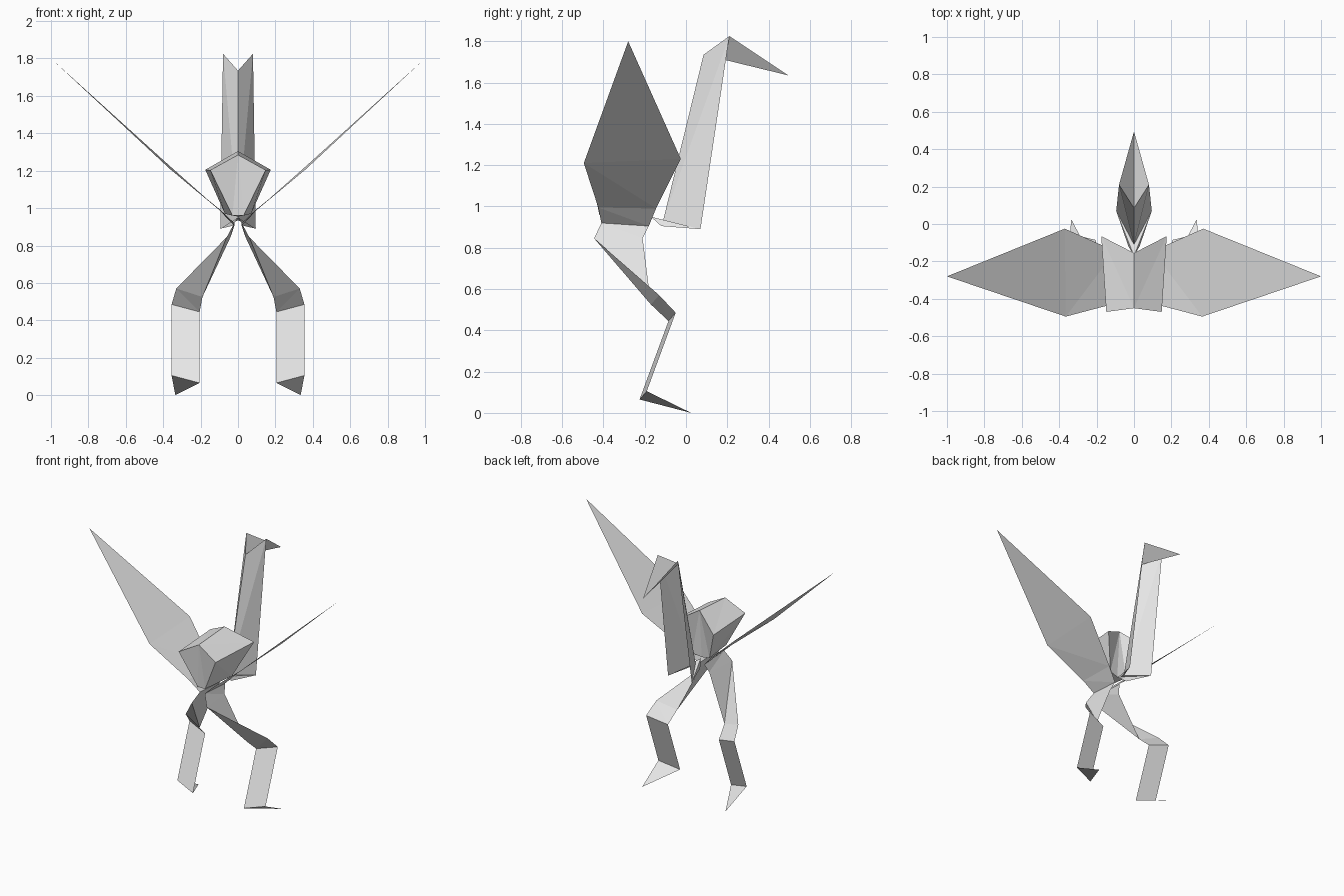
import bpy
import bmesh

cube = bpy.data.objects.get("Cube")
if cube:
    bpy.data.objects.remove(cube, do_unlink=True)

# One plain paper colour for everything
paper = bpy.data.materials.new("light_grey_paper")
paper.use_nodes = True
colour = (0.8, 0.8, 0.8, 1.0)
paper.diffuse_color = colour
shader = next(n for n in paper.node_tree.nodes if n.type == "BSDF_PRINCIPLED")
shader.inputs["Base Color"].default_value = colour
shader.inputs["Roughness"].default_value = 0.8


def folded_strip(name, *rows, capped=False):
    """Join each row of points to the next with flat facets, then mirror in x."""
    bm = bmesh.new()
    rings = [[bm.verts.new(point) for point in row] for row in rows]
    for upper, lower in zip(rings, rings[1:]):
        if len(upper) == 1:
            bm.faces.new((upper[0], lower[0], lower[1]))
        elif len(lower) == 1:
            bm.faces.new((upper[0], upper[1], lower[0]))
        else:
            for a, b, c, d in zip(upper, upper[1:], lower, lower[1:]):
                bm.faces.new((a, b, d))
                bm.faces.new((a, d, c))
    if capped:
        for ring in (rings[0], rings[-1]):
            for b, c in zip(ring[1:], ring[2:]):
                bm.faces.new((ring[0], b, c))
        bmesh.ops.recalc_face_normals(bm, faces=bm.faces[:])
    mesh = bpy.data.meshes.new(name)
    bm.to_mesh(mesh)
    bm.free()
    mesh.materials.append(paper)
    obj = bpy.data.objects.new(name, mesh)
    bpy.context.collection.objects.link(obj)
    mirror = obj.modifiers.new("left_right", "MIRROR")
    mirror.use_clip = True
    mirror.merge_threshold = 0.001
    return obj


# Creases shared by neighbouring parts, each given as (rear or outer, front or inner)
hip = ((0.02, -0.41, 0.92), (0.02, -0.18, 0.905))
ankle = ((0.355, -0.19, 0.105), (0.205, -0.225, 0.065))
crown = ((0.08, 0.21, 1.825), (0, 0.085, 1.735))

# Raised wings, narrowing to the hip crease
wing_tip = (1.0, -0.28, 1.8)
wing_widest = ((0.365, -0.495, 1.21), (0.37, -0.025, 1.23))
wing_root = ((0.1, -0.425, 0.995), (0.1, -0.145, 0.99))
folded_strip("wings", (wing_tip,), wing_widest, wing_root, hip)

# Legs: hip fold, twisted thigh, knee and shin
thigh = ((0.06, -0.445, 0.845), (0.04, -0.21, 0.845))
knee_top = ((0.33, -0.13, 0.57), (0.19, -0.17, 0.525))
knee_bottom = ((0.355, -0.05, 0.485), (0.205, -0.085, 0.445))
folded_strip("legs", hip, thigh, knee_top, knee_bottom, ankle)

# Pointed feet
toe = (0.335, 0.025, 0)
folded_strip("feet", ankle, (toe,))

# Neck with a centre crease, folded under at its base
neck_base = ((0.095, 0.07, 0.89), (0, -0.11, 0.935))
neck_tuck = ((0.03, -0.12, 0.905), (0, -0.17, 0.95))
folded_strip("neck", crown, neck_base, neck_tuck)

# Beak folded forward from the crown
beak_tip = (0, 0.495, 1.635)
folded_strip("beak", crown, (beak_tip,))

# Body: half outlines from the ridge, over the shoulder, to the keel
outline_near = ((0, -0.45, 1.285), (0.148, -0.47, 1.203), (0.03, -0.42, 0.96), (0, -0.42, 0.96))
outline_far = ((0, -0.155, 1.305), (0.175, -0.065, 1.205), (0.07, -0.17, 0.97), (0, -0.18, 0.955))
folded_strip("body", outline_near, outline_far, capped=True)
